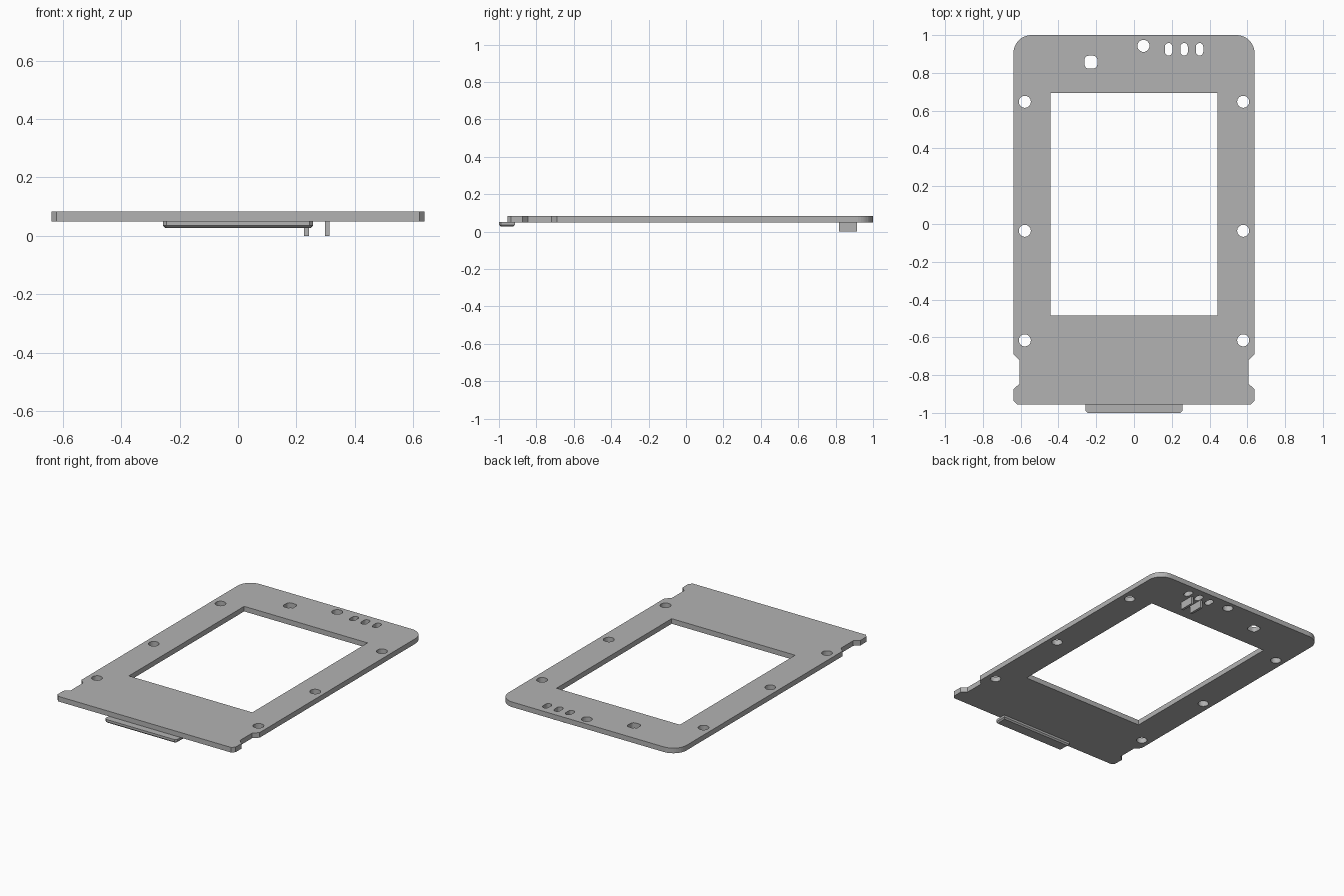
import bpy, bmesh
from math import pi, cos, sin

cube = bpy.data.objects.get("Cube")
if cube:
    bpy.data.objects.remove(cube, do_unlink=True)

grey = bpy.data.materials.new("plain grey")
grey.use_nodes = True
colour = (0.45, 0.45, 0.45, 1)
grey.diffuse_color = colour
grey.node_tree.nodes["Principled BSDF"].inputs["Base Color"].default_value = colour

BOTTOM, TOP = 0.05, 0.083


def arc(cx, cy, r, start, end, steps):
    """Points along an arc, angles in multiples of pi."""
    return [(cx + r * cos(pi * (start + (end - start) * i / steps)),
             cy + r * sin(pi * (start + (end - start) * i / steps)))
            for i in range(steps + 1)]


def rounded_rect(cx, cy, hx, hy, r, steps=5):
    pts = []
    for k, (sx, sy) in enumerate([(1, 1), (-1, 1), (-1, -1), (1, -1)]):
        pts += arc(cx + sx * (hx - r), cy + sy * (hy - r), r, k / 2, k / 2 + 0.5, steps)
    return pts


def rect(x0, x1, y0, y1):
    return [(x0, y0), (x1, y0), (x1, y1), (x0, y1)]


def add_prism(bm, pts, z0, z1):
    face = bm.faces.new([bm.verts.new((x, y, z0)) for x, y in pts])
    new = bmesh.ops.extrude_face_region(bm, geom=[face])["geom"]
    for v in new:
        if isinstance(v, bmesh.types.BMVert):
            v.co.z = z1


def make_object(name, bm):
    bmesh.ops.remove_doubles(bm, verts=bm.verts, dist=1e-5)
    bmesh.ops.recalc_face_normals(bm, faces=bm.faces)
    mesh = bpy.data.meshes.new(name)
    bm.to_mesh(mesh)
    bm.free()
    mesh.materials.append(grey)
    obj = bpy.data.objects.new(name, mesh)
    bpy.context.collection.objects.link(obj)
    return obj


# Plate outline: right half with rounded back corner and side notch, mirrored
half = [(0.62, -0.955), (0.638, -0.935), (0.638, -0.875), (0.606, -0.845),
        (0.606, -0.72), (0.638, -0.69)] + arc(0.543, 0.905, 0.095, 0, 0.5, 10)
bm = bmesh.new()
add_prism(bm, half + [(-x, y) for x, y in reversed(half)], BOTTOM, TOP)
plate = make_object("frame_plate", bm)

# Openings: window, screw holes, sensor holes and slots
openings = [rect(-0.442, 0.442, -0.485, 0.694),
            rounded_rect(-0.228, 0.857, 0.034, 0.034, 0.022),
            arc(0.05, 0.943, 0.032, 0, 2, 24)[:-1]]
for y in (0.647, -0.036, -0.616):
    for side in (-1, 1):
        openings.append(arc(side * 0.578, y, 0.032, 0, 2, 24)[:-1])
for x in (0.183, 0.265, 0.347):
    openings.append(rounded_rect(x, 0.925, 0.02, 0.033, 0.0199))
bm = bmesh.new()
for pts in openings:
    add_prism(bm, pts, BOTTOM - 0.05, TOP + 0.05)
cutter = make_object("opening_cutter", bm)
cutter.hide_render = True

cut = plate.modifiers.new("openings", "BOOLEAN")
cut.operation = "DIFFERENCE"
cut.solver = "EXACT"
cut.object = cutter
bpy.context.view_layer.update()
graph = bpy.context.evaluated_depsgraph_get()
cut_mesh = bpy.data.meshes.new_from_object(plate.evaluated_get(graph))
plate.modifiers.clear()
plate.data = cut_mesh
bpy.data.objects.remove(cutter, do_unlink=True)

# Light baffles hanging between the slots
for name, x in (("baffle_right", 0.234), ("baffle_left", 0.305)):
    bm = bmesh.new()
    add_prism(bm, rect(x - 0.008, x + 0.008, 0.818, 0.914), 0, BOTTOM + 0.005)
    make_object(name, bm)

# Front tab with clipped corners and a bevelled underside
bm = bmesh.new()
tab = [(-0.257, -0.915), (-0.257, -0.988), (-0.245, -1.0),
       (0.245, -1.0), (0.257, -0.988), (0.257, -0.915)]
add_prism(bm, tab, 0.036, BOTTOM + 0.001)
under = [f for f in bm.faces if all(v.co.z < 0.037 for v in f.verts)]
bmesh.ops.recalc_face_normals(bm, faces=bm.faces)
bmesh.ops.inset_region(bm, faces=under, thickness=0.011, depth=0)
for v in under[0].verts:
    v.co.z = 0.027
make_object("front_tab", bm)
